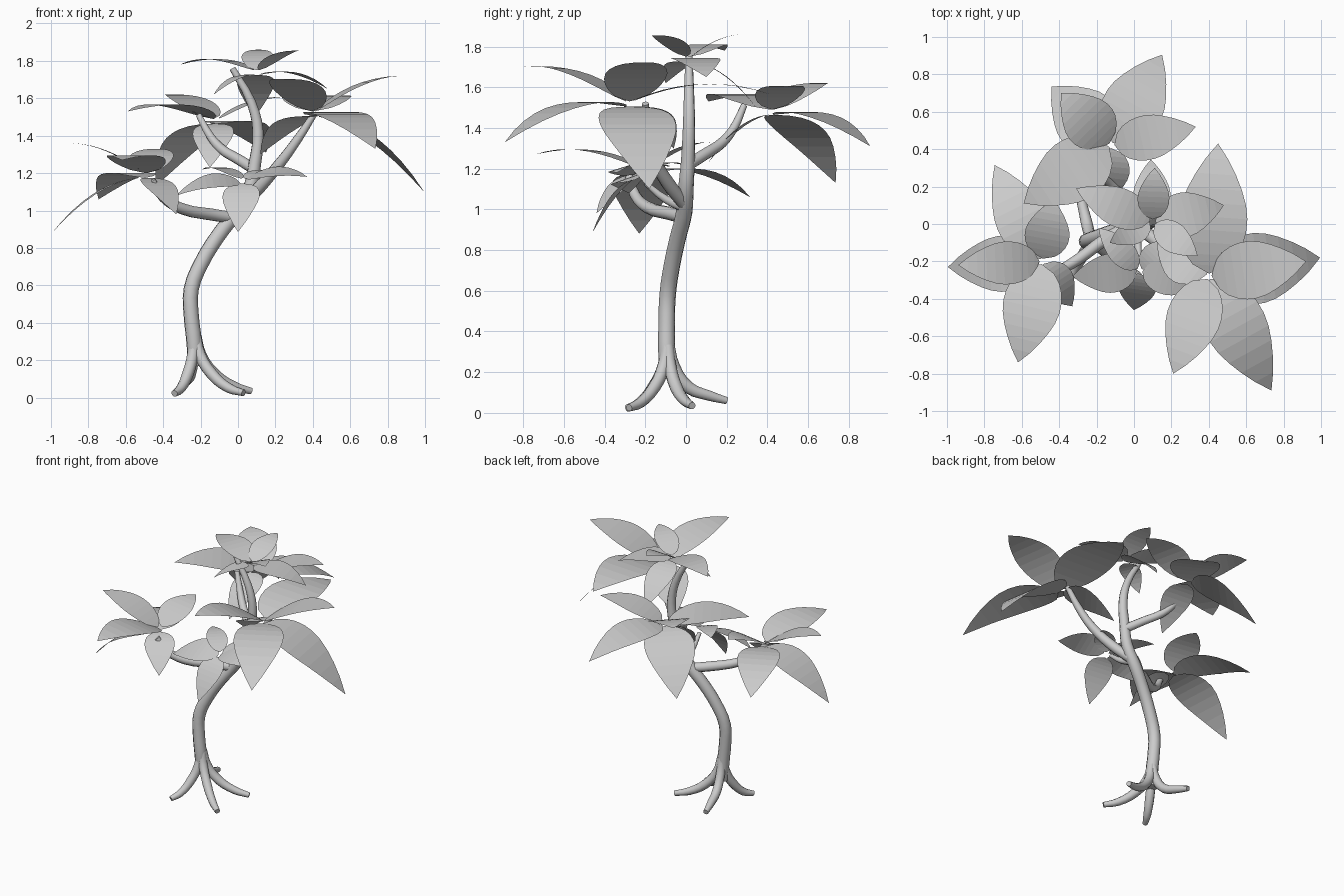
import bpy, bmesh
from mathutils import Vector

if "Cube" in bpy.data.objects:
    bpy.data.objects.remove(bpy.data.objects["Cube"])


def smooth(ob, angle=0.7):
    bpy.ops.object.select_all(action='DESELECT')
    ob.select_set(True)
    bpy.context.view_layer.objects.active = ob
    bpy.ops.object.shade_smooth_by_angle(angle=angle)


def tube(name, pts):
    """Round tapering limb through (x, y, z, radius) points."""
    cu = bpy.data.curves.new(name, 'CURVE')
    cu.dimensions = '3D'
    cu.bevel_depth = 1.0
    cu.bevel_resolution = 3
    cu.resolution_u = 3
    cu.use_fill_caps = True
    sp = cu.splines.new('BEZIER')
    sp.bezier_points.add(len(pts) - 1)
    for bp, (x, y, z, r) in zip(sp.bezier_points, pts):
        bp.co = (x, y, z)
        bp.radius = r
        bp.handle_left_type = bp.handle_right_type = 'AUTO'
    ob = bpy.data.objects.new(name, cu)
    bpy.context.collection.objects.link(ob)
    bpy.ops.object.select_all(action='DESELECT')
    ob.select_set(True)
    bpy.context.view_layer.objects.active = ob
    bpy.ops.object.convert(target='MESH')
    smooth(bpy.context.view_layer.objects.active)


def add_leaf(bm, center, tip, width, roll=0.0, n=10):
    """Arched pointed blade from the cluster centre to its tip."""
    c, t = Vector(center), Vector(tip)
    d = Vector((t.x - c.x, t.y - c.y, 0)).normalized()
    side = Vector((-d.y, d.x, roll))
    rising = t.z > c.z
    base = c + d * 0.015 + Vector((0, 0, 0.02 if rising else -0.005))
    arch = 0.2 if rising else 0.25
    mid = (base + t) / 2 + Vector((0, 0, arch * (t - base).length))
    peak = 0.4 ** 0.6 * 0.6 ** 0.9
    rows = []
    for i in range(n + 1):
        u = (i / n) ** 1.2
        p = base * (1 - u) ** 2 + mid * 2 * u * (1 - u) + t * u * u
        # rounded base, slightly drawn-out tip
        w = width / 2 * u ** 0.6 * (1 - u) ** 0.9 / peak * (1 - 0.15 * max(0, u - 0.5) * 2)
        if i in (0, n):
            rows.append([bm.verts.new(p)])
        else:
            rows.append([bm.verts.new(p - side * w), bm.verts.new(p + side * w)])
    for a, b in zip(rows, rows[1:]):
        bm.faces.new(a + b[::-1])


# Trunk
tube("trunk", [
    (-.23, -.09, .17, .038), (-.235, -.095, .3, .042), (-.25, -.095, .44, .041),
    (-.25, -.09, .58, .041), (-.195, -.07, .72, .041), (-.11, -.04, .86, .041),
    (-.02, -.01, .98, .041), (.06, .0, 1.11, .038), (.09, .01, 1.25, .034),
    (.107, .015, 1.42, .03), (.07, .015, 1.58, .025), (-.03, .015, 1.76, .017)])

# Roots
roots = {"front_left": (-.34, -.29, .022), "front_right": (.03, -.28, .025),
         "right": (.07, .03, .035), "back": (-.30, .20, .06)}
for name, (x, y, z) in roots.items():
    pts = []
    for f, h, r in ((.03, .33, .026), (.1, .23, .031), (.35, .125, .031), (.7, z + .025, .026), (1, z, .018)):
        pts.append((-.23 + (x + .23) * f, -.09 + (y + .09) * f, h, r))
    tube("root_" + name, pts)

# Branches
tube("branch_right", [(.02, -.01, 1.03, .034), (.12, -.09, 1.13, .034),
                      (.23, -.16, 1.26, .029), (.325, -.19, 1.39, .024), (.41, -.20, 1.52, .017)])
tube("branch_left", [(-.02, -.01, .96, .032), (-.15, -.08, .98, .033),
                     (-.30, -.19, 1.01, .03), (-.40, -.25, 1.07, .026), (-.46, -.28, 1.16, .02)])
tube("branch_back", [(.09, .01, 1.22, .03), (.0, .10, 1.275, .028),
                     (-.09, .18, 1.33, .026), (-.15, .235, 1.40, .022), (-.21, .285, 1.51, .016)])
tube("branch_front", [(.01, -.01, 1.01, .026), (.02, -.10, 1.05, .02), (.03, -.2, 1.13, .013)])

# Leaf clusters: centre, then (tip, width, optional sideways tilt) for each leaf
clusters = {
    "right": ((.40, -.28, 1.51), [
        ((.995, -.18, 1.10), .38), ((.92, -.20, 1.72), .31), ((.45, .43, 1.56), .37),
        ((.735, -.89, 1.33), .33), ((.21, -.80, 1.70), .29), ((.12, -.06, 1.30), .28)]),
    "back": ((-.12, .42, 1.47), [
        ((.15, .905, 1.31), .33), ((-.44, .735, 1.13), .34), ((-.39, .70, 1.62), .28),
        ((.33, .52, 1.60), .24), ((-.59, .11, 1.53), .34), ((-.15, .11, 1.23), .22)]),
    "left": ((-.49, -.20, 1.18), [
        ((-.995, -.23, .88), .30), ((-.94, -.22, 1.36), .23), ((-.745, .315, 1.06), .28),
        ((-.62, -.74, 1.27), .31), ((-.33, -.44, .98), .20), ((-.43, .13, 1.33), .24)]),
    "front": ((.03, -.25, 1.15), [
        ((-.33, -.28, 1.08), .21, -.35), ((.0, -.46, .885), .20), ((.37, -.34, 1.18), .18, .3),
        ((-.19, -.02, 1.22), .14), ((.20, -.08, 1.21), .14)]),
    "crown": ((.10, .01, 1.73), [
        ((.11, .30, 1.86), .17), ((.48, .10, 1.65), .24), ((.34, -.17, 1.855), .16),
        ((-.31, .19, 1.78), .21), ((-.13, -.10, 1.62), .14), ((.09, .345, 1.50), .20)]),
}
for name, (center, leaves) in clusters.items():
    bm = bmesh.new()
    for leaf in leaves:
        add_leaf(bm, center, *leaf)
    me = bpy.data.meshes.new("leaves_" + name)
    bm.to_mesh(me)
    bm.free()
    ob = bpy.data.objects.new("leaves_" + name, me)
    bpy.context.collection.objects.link(ob)
